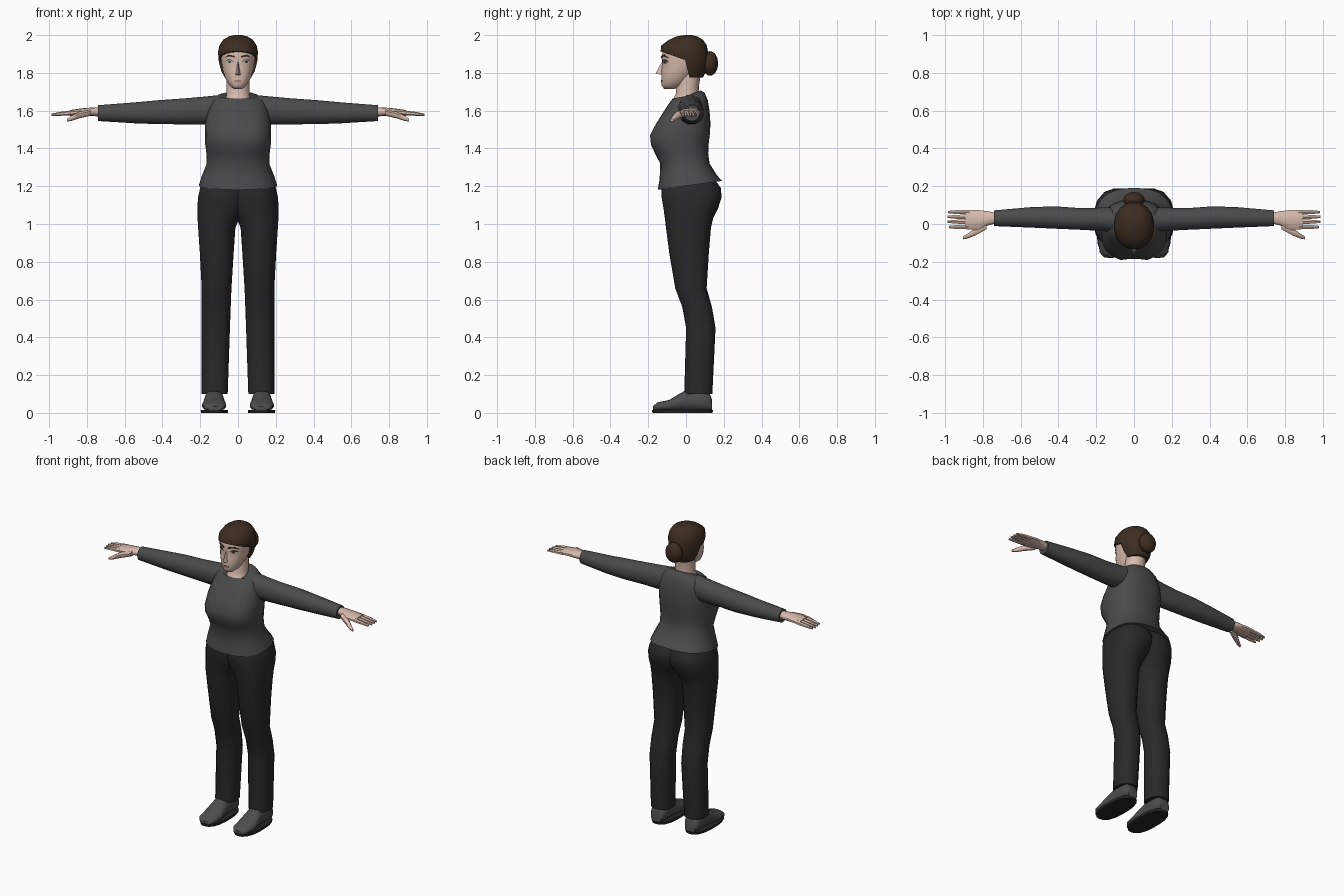
import bpy, bmesh, math
from mathutils import Vector, Matrix
from mathutils.bvhtree import BVHTree


def material(name, r, g, b):
    m = bpy.data.materials.new(name)
    m.diffuse_color = (r, g, b, 1)
    return m


SHIRT = material("charcoal_knit", 0.07, 0.07, 0.07)
PANTS = material("black_cloth", 0.022, 0.022, 0.022)
SKIN = material("skin", 0.68, 0.49, 0.41)
HAIR = material("brown_hair", 0.045, 0.026, 0.015)
SHOE = material("grey_leather", 0.075, 0.075, 0.075)
SOLE = material("dark_rubber", 0.018, 0.018, 0.018)
LIP = material("lip", 0.42, 0.22, 0.18)
WHITE = material("eye_white", 0.7, 0.68, 0.65)
IRIS = material("iris", 0.05, 0.07, 0.06)


def finish(name, bm, mat, mirror=False, angle=50):
    bmesh.ops.recalc_face_normals(bm, faces=bm.faces[:])
    me = bpy.data.meshes.new(name)
    bm.to_mesh(me)
    bm.free()
    me.materials.append(mat)
    me.shade_smooth()
    me.set_sharp_from_angle(angle=math.radians(angle))
    ob = bpy.data.objects.new(name, me)
    bpy.context.collection.objects.link(ob)
    if mirror:
        mod = ob.modifiers.new("mirror", 'MIRROR')
        mod.use_mirror_merge = False
    return ob


def loft(sections, axis='z', n=16, exp=2.4, bm=None):
    """Join rounded sections (t, u0, u1, v0, v1[, tilt]) along an axis."""
    bm = bm or bmesh.new()
    rings = []
    for t, u0, u1, v0, v1, *tilt in sections:
        ring = []
        for i in range(n):
            a = 2 * math.pi * (i + 0.5) / n
            c, s = math.cos(a), math.sin(a)
            k = (abs(c) ** exp + abs(s) ** exp) ** (-1 / exp)
            u = (u0 + u1) / 2 + (u1 - u0) / 2 * c * k
            v = (v0 + v1) / 2 + (v1 - v0) / 2 * s * k
            w = t + (tilt[0] * s if tilt else 0)
            co = {'z': (u, v, w), 'x': (w, u, v), 'y': (u, w, v)}[axis]
            ring.append(bm.verts.new(co))
        rings.append(ring)
    for a, b in zip(rings, rings[1:]):
        for i in range(n):
            j = (i + 1) % n
            bm.faces.new((a[i], a[j], b[j], b[i]))
    bm.faces.new(rings[0])
    bm.faces.new(rings[-1])
    return bm


def sym(rows):
    """Sections given by half width."""
    return [(t, -w, w, *rest) for t, w, *rest in rows]


# Shirt body with tilted hem and scooped neckline
bm = loft(sym([
    (1.205, .207, -.15, .19, .024), (1.25, .193, -.14, .163, .01),
    (1.32, .166, -.137, .125), (1.375, .168, -.165, .118),
    (1.42, .174, -.192, .12), (1.47, .176, -.197, .126),
    (1.53, .174, -.165, .13), (1.60, .162, -.115, .125),
    (1.65, .142, -.088, .115, .008), (1.68, .105, -.07, .098, .016),
    (1.678, .07, -.062, .075, .03)]), n=24, exp=2.5)
for v in bm.verts:   # shallow dip between the two sides of the chest
    if v.co.y < 0 and abs(v.co.x) < .03 and 1.39 < v.co.z < 1.56:
        v.co.y += .012
finish("shirt_body", bm, SHIRT)

# Sleeves
finish("sleeves", loft([
    (.10, -.045, .09, 1.54, 1.684), (.17, -.038, .088, 1.524, 1.677),
    (.28, -.032, .085, 1.526, 1.667), (.42, -.026, .095, 1.527, 1.657),
    (.55, -.02, .09, 1.532, 1.645), (.74, -.012, .073, 1.544, 1.63)],
    'x', 12, 2.2), SHIRT, True)

# Trousers
finish("trouser_legs", loft([
    (1.24, -.05, .175, -.11, .15), (1.19, -.06, .202, -.13, .186),
    (1.14, -.06, .213, -.13, .19), (1.08, -.045, .216, -.12, .17),
    (1.03, -.008, .215, -.113, .145), (.98, .013, .212, -.107, .133),
    (.85, .022, .203, -.09, .122), (.66, .034, .193, -.058, .11),
    (.56, .038, .193, -.02, .138), (.45, .042, .193, 0, .157),
    (.10, .054, .193, -.01, .14)]), PANTS, True)

# Shoes and soles
finish("shoes", loft([
    (-.176, .09, .16, .01, .035), (-.15, .07, .182, .01, .056),
    (-.09, .062, .19, .01, .068), (-.04, .07, .182, .01, .098),
    (0, .075, .177, .01, .12), (.08, .075, .177, .01, .12),
    (.122, .078, .174, .01, .112), (.138, .09, .162, .01, .07)],
    'y', 14, 2.6), SHOE, True)
finish("soles", loft([(0, .054, .196, -.178, .14), (.016, .052, .198, -.181, .143)],
                     'z', 18, 2.6), SOLE, True, 30)

# Hands: palm, four fingers and thumb
bm = loft([(.72, .006, .058, 1.567, 1.618), (.77, -.008, .068, 1.572, 1.617),
           (.83, -.034, .076, 1.573, 1.612), (.89, -.028, .076, 1.573, 1.603)],
          'x', 10)
for y, tip in ((-.016, .978), (.012, .985), (.038, .987), (.063, .983)):
    loft([(.87, y - .014, y + .014, 1.576, 1.602),
          (.94, y - .012, y + .012, 1.573, 1.594),
          (tip, y - .007, y + .007, 1.572, 1.584)], 'x', 6, 2, bm)
loft([(.78, -.03, .02, 1.572, 1.608), (.84, -.063, -.02, 1.558, 1.596),
      (.88, -.078, -.05, 1.545, 1.575), (.905, -.082, -.066, 1.542, 1.558)],
     'x', 8, 2, bm)
finish("hands", bm, SKIN, True)

# Neck
finish("neck", loft(sym([
    (1.63, .085, -.095, .07), (1.665, .066, -.07, .07, .01),
    (1.69, .062, -.054, .066), (1.74, .062, -.052, .07),
    (1.80, .062, -.05, .08)]), n=14, exp=2), SKIN)

# Head
bm = loft(sym([
    (1.716, .024, -.116, -.06), (1.73, .042, -.128, -.02),
    (1.75, .056, -.131, .005), (1.78, .071, -.13, .03),
    (1.815, .081, -.13, .06), (1.85, .087, -.124, .08),
    (1.88, .091, -.13, .09), (1.93, .092, -.122, .09),
    (1.97, .06, -.08, .06)]), n=24, exp=2.2)
face = BVHTree.FromBMesh(bm)
finish("head", bm, SKIN)

# Nose
bm = bmesh.new()
nose = [bm.verts.new(p) for p in
        ((0, -.124, 1.865), (-.018, -.12, 1.788), (.018, -.12, 1.788),
         (0, -.161, 1.797), (0, -.138, 1.84))]
for f in ((0, 1, 4), (1, 3, 4), (0, 4, 2), (4, 3, 2), (1, 2, 3), (0, 2, 1)):
    bm.faces.new([nose[i] for i in f])
finish("nose", bm, SKIN, angle=30)


def face_plate(name, points, mat, lift, mirror=True):
    """Thin plate laid on the face from (x, z) outline points."""
    bm = bmesh.new()
    vs = []
    for x, z in points:
        hit = face.ray_cast(Vector((x, -1, z)), Vector((0, 1, 0)))[0]
        vs.append(bm.verts.new((x, hit.y - lift, z)))
    f = bm.faces.new(vs)
    f.normal_update()
    if f.normal.y > 0:
        f.normal_flip()
    mid = Vector((0, lift + .001, 0))
    new = bmesh.ops.extrude_face_region(bm, geom=[f], use_keep_orig=True)["geom"]
    for v in new:
        if isinstance(v, bmesh.types.BMVert):
            v.co += mid
    finish(name, bm, mat, mirror, 30)


# Eyes, brows and mouth
face_plate("eyes", [(.024, 1.857), (.038, 1.867), (.053, 1.867), (.064, 1.859),
                    (.052, 1.85), (.036, 1.85)], WHITE, .003)
face_plate("irises", [(.045 + .008 * math.cos(i * math.pi / 4),
                       1.859 + .008 * math.sin(i * math.pi / 4))
                      for i in range(8)], IRIS, .005)
face_plate("lashes", [(.021, 1.858), (.038, 1.867), (.053, 1.867), (.068, 1.859),
                      (.055, 1.872), (.037, 1.872)], HAIR, .005)
face_plate("brows", [(.016, 1.88), (.045, 1.887), (.073, 1.879),
                     (.05, 1.897), (.016, 1.89)], HAIR, .005)
face_plate("mouth", [(-.027, 1.756), (-.012, 1.763), (.012, 1.763), (.027, 1.756),
                     (.012, 1.749), (-.012, 1.749)], LIP, .004, False)


def hair_piece(name, planes):
    """Hair volume trimmed by planes, keeping the side each normal points to."""
    bm = loft(sym([
        (1.775, .07, -.06, .09), (1.81, .09, -.10, .108),
        (1.86, .103, -.125, .117), (1.91, .107, -.135, .117),
        (1.945, .10, -.131, .11), (1.975, .08, -.09, .09),
        (1.993, .05, -.05, .06), (2.0, .022, -.01, .03)]), n=18, exp=2.1)
    for co, no in planes:
        bmesh.ops.bisect_plane(bm, geom=bm.verts[:] + bm.edges[:] + bm.faces[:],
                               plane_co=co, plane_no=no, clear_inner=True)
        bmesh.ops.holes_fill(bm, edges=[e for e in bm.edges if e.is_boundary])
    finish(name, bm, HAIR)


# Hair cap, back of the hair and bun
hair_piece("hair_cap", [((0, -.13, 1.912), (0, .35, 1))])
hair_piece("hair_back", [((0, .005, 1.83), (0, 1, .25))])
bm = bmesh.new()
bmesh.ops.create_uvsphere(bm, u_segments=14, v_segments=9, radius=1,
                          matrix=Matrix.Translation((0, .127, 1.85))
                          @ Matrix.Diagonal((.058, .043, .065, 1)))
finish("hair_bun", bm, HAIR)
